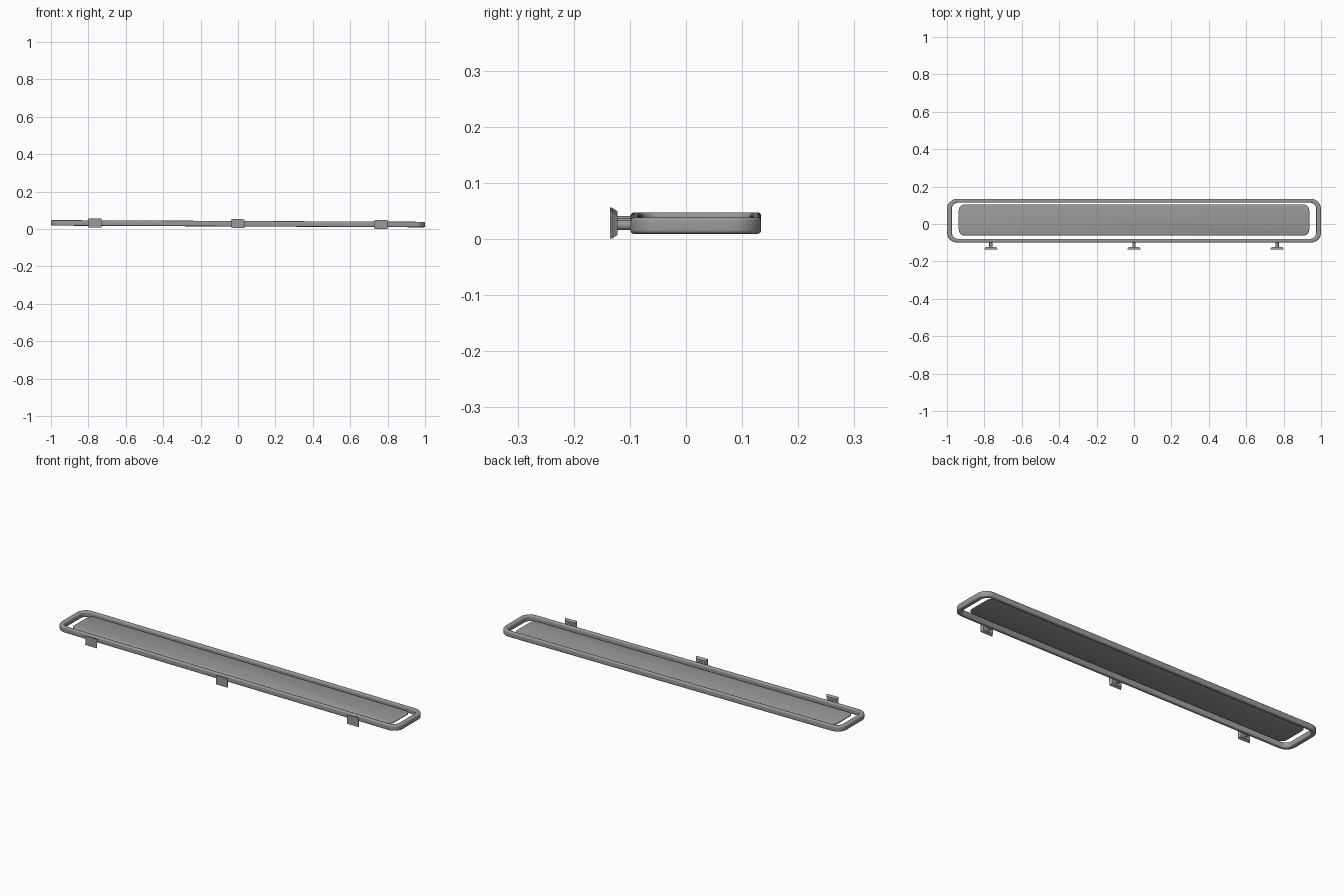
import bpy, bmesh
from math import sin, cos, pi
from mathutils import Matrix

if "Cube" in bpy.data.objects:
    bpy.data.objects.remove(bpy.data.objects["Cube"])

TILT = Matrix.Rotation(0.0045, 4, 'Y')   # the shelf hangs very slightly off level
ZC = 0.0285

grey = bpy.data.materials.new("dark_grey")
grey.diffuse_color = (0.32, 0.32, 0.32, 1)
grey.use_nodes = True
grey.node_tree.nodes["Principled BSDF"].inputs["Base Color"].default_value = grey.diffuse_color


def finish(name, bm, angle=0.6):
    bmesh.ops.recalc_face_normals(bm, faces=bm.faces)
    bm.transform(Matrix.Translation((0, 0, ZC)) @ TILT)
    me = bpy.data.meshes.new(name)
    bm.to_mesh(me)
    bm.free()
    me.materials.append(grey)
    ob = bpy.data.objects.new(name, me)
    bpy.context.collection.objects.link(ob)
    bpy.context.view_layer.objects.active = ob
    ob.select_set(True)
    bpy.ops.object.shade_smooth_by_angle(angle=angle)
    ob.select_set(False)


def rounded_rect(hx, hy, r, seg):
    """Points and outward normals of a rounded rectangle."""
    out = []
    for i, (sx, sy) in enumerate([(1, 1), (-1, 1), (-1, -1), (1, -1)]):
        for k in range(seg + 1):
            a = (i + k / seg) * pi / 2
            n = (cos(a), sin(a))
            out.append((sx * (hx - r) + r * n[0], sy * (hy - r) + r * n[1], *n))
    return out


def bridge(bm, rings, closed):
    n = len(rings[0])
    for a, b in zip(rings, rings[1:] + rings[:1] if closed else rings[1:]):
        for i in range(n):
            j = (i + 1) % n
            bm.faces.new((a[i], a[j], b[j], b[i]))
    if not closed:
        bm.faces.new(rings[0])
        bm.faces.new(rings[-1])


# Frame: rounded tube section swept round a rounded rectangle
bm = bmesh.new()
section = rounded_rect(0.010, 0.0148, 0.0065, 5)
rings = []
for x, y, nx, ny in rounded_rect(1.0, 0.1165, 0.054, 10):
    ring = []
    for u, v, _, _ in section:
        off = (u - 0.010) * (1 + 0.3 * abs(nx))
        ring.append(bm.verts.new((x + nx * off, y + ny * off + 0.0175, v)))
    rings.append(ring)
bridge(bm, rings, True)
finish("frame", bm)

# Shelf panel: thin rounded slab with a wide edge chamfer
bm = bmesh.new()
rings = []
for inset, z in [(0.008, -0.005), (0, -0.002), (0, 0.002), (0.008, 0.005)]:
    pts = rounded_rect(0.937 - inset, 0.083 - inset, 0.03 - inset, 6)
    rings.append([bm.verts.new((x, y + 0.021, z)) for x, y, _, _ in pts])
bridge(bm, rings, False)
finish("shelf_panel", bm)

# Wall mounts: tapered plate and a short round stem
for i, cx in enumerate((-0.765, 0, 0.765)):
    bm = bmesh.new()
    rings = []
    for y, hx, hz in [(-0.135, 0.034, 0.024), (-0.132, 0.034, 0.024), (-0.122, 0.027, 0.0175)]:
        rings.append([bm.verts.new((cx + sx * hx, y, sz * hz))
                      for sx, sz in [(1, 1), (-1, 1), (-1, -1), (1, -1)]])
    bridge(bm, rings, False)
    finish(f"mount_plate_{i + 1}", bm, 0.3)

    bm = bmesh.new()
    rings = [[bm.verts.new((cx + 0.009 * cos(k * pi / 8), y, 0.009 * sin(k * pi / 8)))
              for k in range(16)] for y in (-0.124, -0.09)]
    bridge(bm, rings, False)
    finish(f"mount_stem_{i + 1}", bm)
